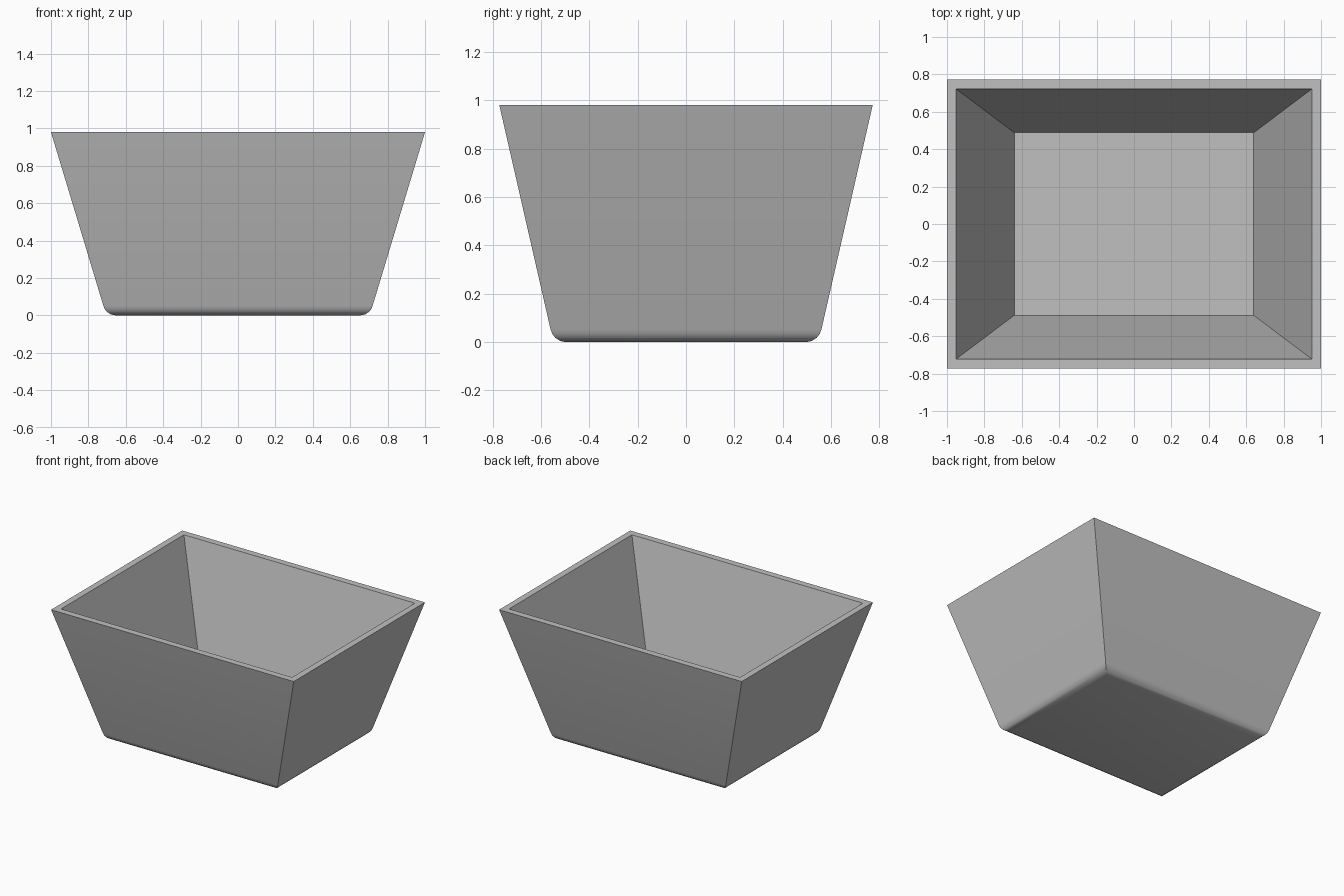
import bpy
import bmesh
import math

cube = bpy.data.objects.get("Cube")
if cube:
    bpy.data.objects.remove(cube, do_unlink=True)

# Plain grey material
grey = bpy.data.materials.new("plain grey")
grey.use_nodes = True
color = (0.53, 0.53, 0.53, 1)
grey.diffuse_color = color
grey.node_tree.nodes["Principled BSDF"].inputs["Base Color"].default_value = color

# Section of the wall as (half width, half depth, height), from base to floor
rounded_foot = [(0.655, 0.498, 0.0), (0.679, 0.520, 0.005), (0.700, 0.541, 0.018),
                (0.713, 0.553, 0.034), (0.720, 0.560, 0.052)]
section = rounded_foot + [(1.0, 0.772, 0.98), (0.952, 0.723, 0.98), (0.64, 0.488, 0.05)]

# Stack of rectangular rings bridged into a hollow tub with a flat floor
bm = bmesh.new()
corners = [(-1, -1), (1, -1), (1, 1), (-1, 1)]
rings = [[bm.verts.new((sx * w, sy * d, z)) for sx, sy in corners] for w, d, z in section]
for low, high in zip(rings, rings[1:]):
    for i in range(4):
        j = (i + 1) % 4
        bm.faces.new((low[i], low[j], high[j], high[i]))
bm.faces.new(reversed(rings[0]))
bm.faces.new(rings[-1])

mesh = bpy.data.meshes.new("tapered_tub")
bm.to_mesh(mesh)
bm.free()
mesh.materials.append(grey)
tub = bpy.data.objects.new("tapered_tub", mesh)
bpy.context.collection.objects.link(tub)

# Smooth the rounded foot, keep the corners and rim sharp
bpy.context.view_layer.objects.active = tub
tub.select_set(True)
bpy.ops.object.shade_smooth_by_angle(angle=math.radians(30))
